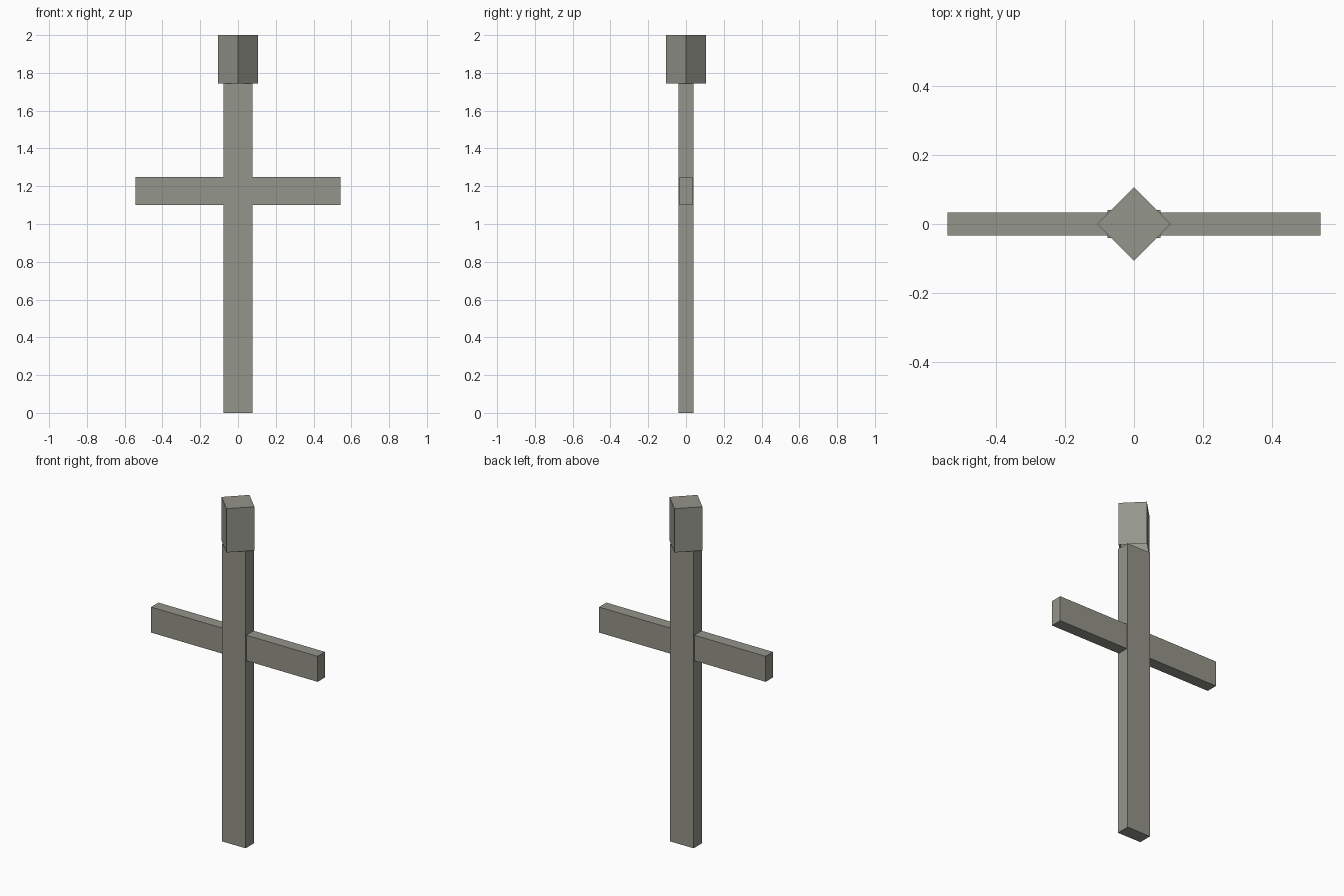
import bpy
import bmesh
import math
from mathutils import Matrix, Vector

if "Cube" in bpy.data.objects:
    bpy.data.objects.remove(bpy.data.objects["Cube"])

# Weathered grey wood, used on every part
wood = bpy.data.materials.new("weathered_grey")
wood.diffuse_color = (0.296, 0.299, 0.253, 1.0)
wood.use_nodes = True
wood.node_tree.nodes["Principled BSDF"].inputs["Base Color"].default_value = wood.diffuse_color


def box(name, size, z0, turn=0.0, open_bottom=False):
    """Box centred on the z axis, standing on height z0."""
    bm = bmesh.new()
    bmesh.ops.create_cube(bm, size=1.0)
    bmesh.ops.scale(bm, vec=Vector(size), verts=bm.verts)
    bmesh.ops.rotate(bm, matrix=Matrix.Rotation(turn, 3, 'Z'), verts=bm.verts)
    bmesh.ops.translate(bm, vec=(0, 0, z0 + size[2] / 2), verts=bm.verts)
    if open_bottom:
        bm.normal_update()
        under = [f for f in bm.faces if f.normal.z < -0.9]
        bmesh.ops.delete(bm, geom=under, context='FACES_ONLY')
    mesh = bpy.data.meshes.new(name)
    bm.to_mesh(mesh)
    bm.free()
    mesh.materials.append(wood)
    obj = bpy.data.objects.new(name, mesh)
    bpy.context.collection.objects.link(obj)
    return obj


# Upright post
box("post", (0.155, 0.08, 1.745), 0.0)

# Horizontal arm running through the post
box("crossbar", (1.083, 0.068, 0.15), 1.10)

# Square cap turned 45 degrees, hollow underneath
box("cap", (0.151, 0.151, 0.257), 1.743, math.radians(45), open_bottom=True)
